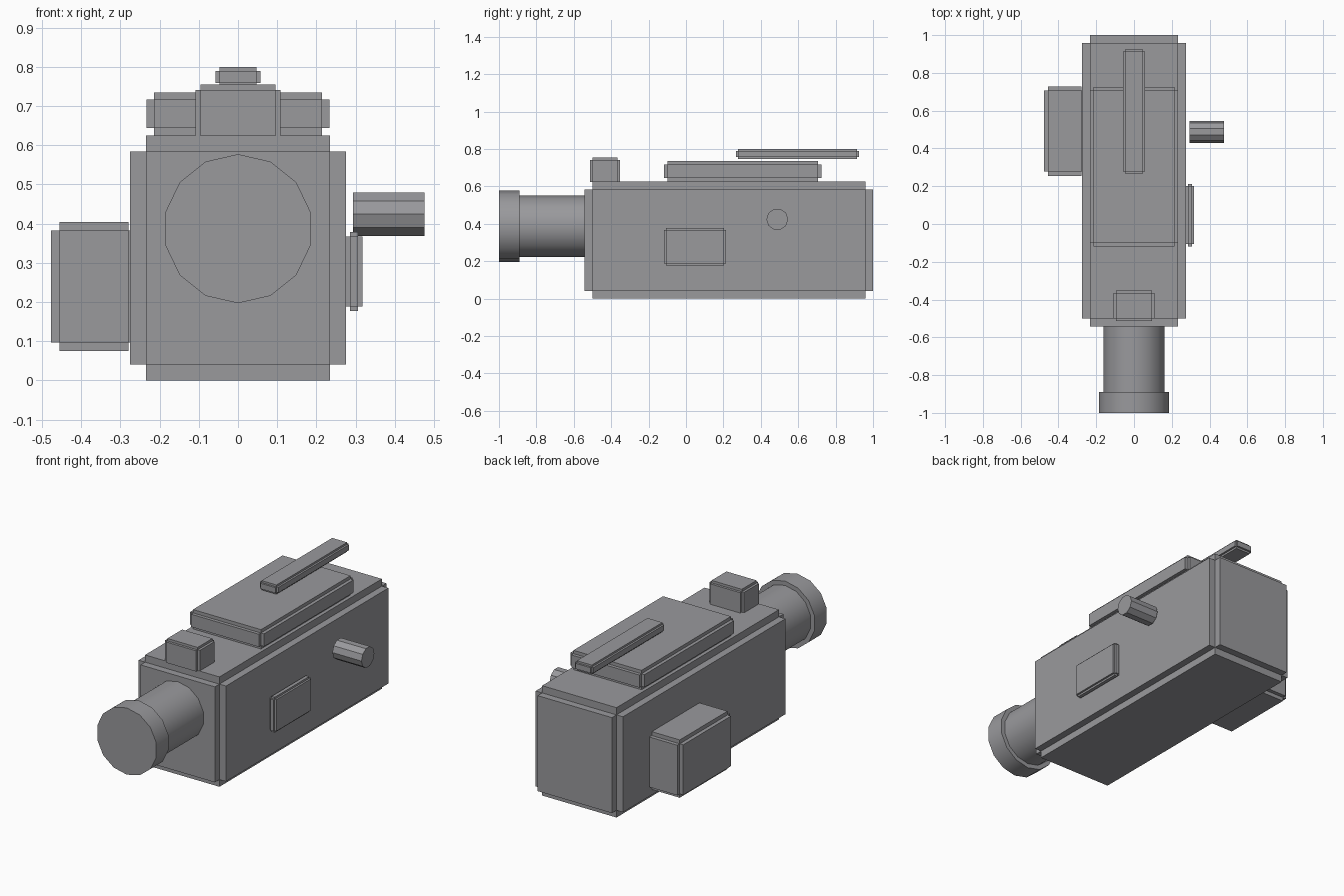
import bpy
from math import pi, radians
from mathutils import Vector

if "Cube" in bpy.data.objects:
    bpy.data.objects.remove(bpy.data.objects["Cube"])

# Dark grey casing colour
casing = bpy.data.materials.new("dark_casing")
casing.diffuse_color = (0.32, 0.32, 0.335, 1.0)
casing.use_nodes = True
casing.node_tree.nodes["Principled BSDF"].inputs["Base Color"].default_value = casing.diffuse_color


def stepped_box(name, lo, hi, step):
    """Box whose edges are all cut back by a square step."""
    lo, hi = Vector(lo), Vector(hi)
    bpy.ops.mesh.primitive_cube_add(size=1, location=(lo + hi) / 2)
    ob = bpy.context.object
    ob.name = name
    ob.scale = hi - lo
    bpy.ops.object.transform_apply(location=False, rotation=False, scale=True)
    mod = ob.modifiers.new("edge_step", 'BEVEL')
    mod.width = step
    mod.segments = 2
    mod.profile = 0.0
    mod.limit_method = 'NONE'
    ob.data.materials.append(casing)
    return ob


def barrel(name, sides, radius, axis, start, end, centre):
    """Capped cylinder along x or y; centre holds the other two coordinates."""
    mid = (start + end) / 2
    if axis == 'X':
        loc, rot = (mid, centre[0], centre[1]), (0, pi / 2, 0)
    else:
        loc, rot = (centre[0], mid, centre[1]), (pi / 2, 0, 0)
    bpy.ops.mesh.primitive_cylinder_add(vertices=sides, radius=radius,
                                        depth=end - start, location=loc, rotation=rot)
    ob = bpy.context.object
    ob.name = name
    bpy.ops.object.shade_smooth_by_angle(angle=radians(30))
    ob.data.materials.append(casing)
    return ob


# Main housing
stepped_box("camera_body", (-0.275, -0.542, 0), (0.275, 1.0, 0.625), 0.041)

# Parts on top: deck, microphone block, carrying handle
stepped_box("top_deck", (-0.233, -0.118, 0.625), (0.233, 0.725, 0.735), 0.019)
stepped_box("microphone_block", (-0.109, -0.513, 0.609), (0.109, -0.352, 0.755), 0.014)
stepped_box("top_handle", (-0.058, 0.268, 0.747), (0.058, 0.925, 0.80), 0.011)

# Side parts: battery on the left, control panel and knob on the right
stepped_box("side_battery", (-0.477, 0.255, 0.075), (-0.257, 0.728, 0.404), 0.022)
stepped_box("control_panel", (0.275, -0.118, 0.177), (0.317, 0.213, 0.378), 0.011)
barrel("side_knob", 10, 0.058, 'X', 0.293, 0.476, (0.488, 0.424))

# Lens
barrel("lens_tube", 14, 0.165, 'Y', -0.90, -0.50, (0, 0.387))
barrel("lens_hood", 14, 0.190, 'Y', -1.0, -0.89, (0, 0.387))
